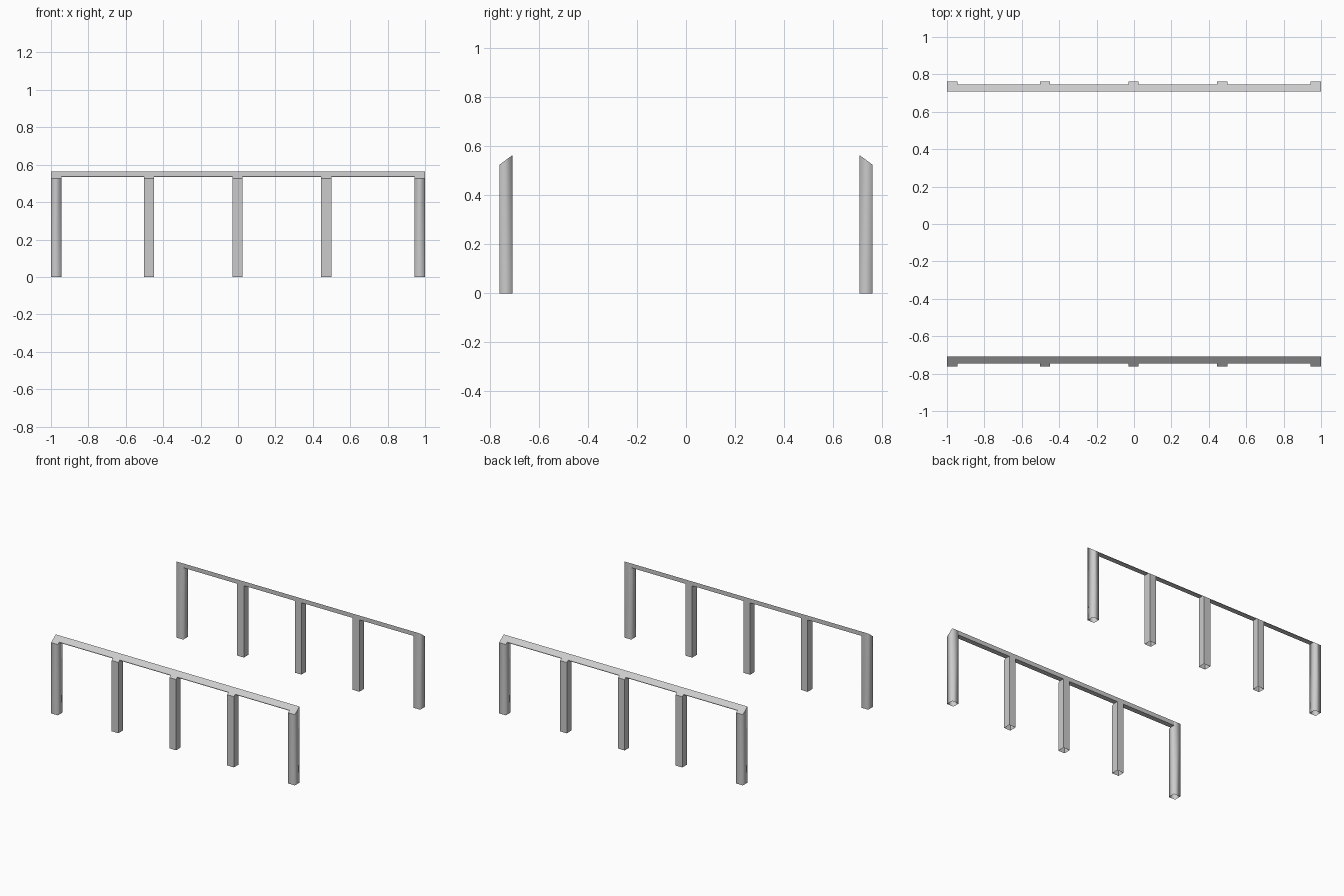
import bpy
import bmesh

cube = bpy.data.objects.get("Cube")
if cube:
    bpy.data.objects.remove(cube)

GREY = (0.6, 0.6, 0.6, 1)
mat = bpy.data.materials.new("light_grey")
mat.use_nodes = True
mat.diffuse_color = GREY
mat.node_tree.nodes["Principled BSDF"].inputs["Base Color"].default_value = GREY

# Shared section sizes
INNER, OUTER, BEAM_OUTER = 0.708, 0.762, 0.746
TOP, EAVE, BEAM_BOTTOM = 0.565, 0.525, 0.533
POST_WIDTH = 0.055


def slope(y):
    """Height of the sloping top at a distance y from the centre."""
    return TOP + (EAVE - TOP) * (y - INNER) / (OUTER - INNER)


def extrude_section(name, x0, x1, outer, z0, side, open_bottom=False, rounded=False):
    """Extrude a slope-topped section along x, on the given side of the centre."""
    section = [(INNER, z0), (outer, z0), (outer, slope(outer)), (INNER, TOP)]
    bm = bmesh.new()
    face = bm.faces.new([bm.verts.new((x0, side * y, z)) for y, z in section])
    grown = bmesh.ops.extrude_face_region(bm, geom=[face], use_keep_orig=True)
    moved = [v for v in grown["geom"] if isinstance(v, bmesh.types.BMVert)]
    bmesh.ops.translate(bm, verts=moved, vec=(x1 - x0, 0, 0))
    bmesh.ops.recalc_face_normals(bm, faces=bm.faces)
    if open_bottom:
        bottom = [f for f in bm.faces if f.normal.z < -0.9]
        bmesh.ops.delete(bm, geom=bottom, context="FACES_ONLY")
    if rounded:
        # Soft shading around the four sides, crisp sloping top
        for f in bm.faces:
            f.smooth = True
            if f.normal.z > 0.1:
                for e in f.edges:
                    e.smooth = False
    mesh = bpy.data.meshes.new(name)
    bm.to_mesh(mesh)
    bm.free()
    mesh.materials.append(mat)
    obj = bpy.data.objects.new(name, mesh)
    bpy.context.collection.objects.link(obj)


# Two mirrored rows of hollow posts joined by wedge-shaped rails
post_starts = [-1, -0.503, -0.03, 0.445, 1 - POST_WIDTH]
for row, side in (("front", -1), ("back", 1)):
    for i, x in enumerate(post_starts):
        at_end = i in (0, len(post_starts) - 1)
        extrude_section(f"{row}_post_{i + 1}", x, x + POST_WIDTH, OUTER, 0, side,
                        open_bottom=True, rounded=at_end)
    for i, (a, b) in enumerate(zip(post_starts, post_starts[1:])):
        extrude_section(f"{row}_rail_{i + 1}", a + POST_WIDTH, b, BEAM_OUTER,
                        BEAM_BOTTOM, side)
